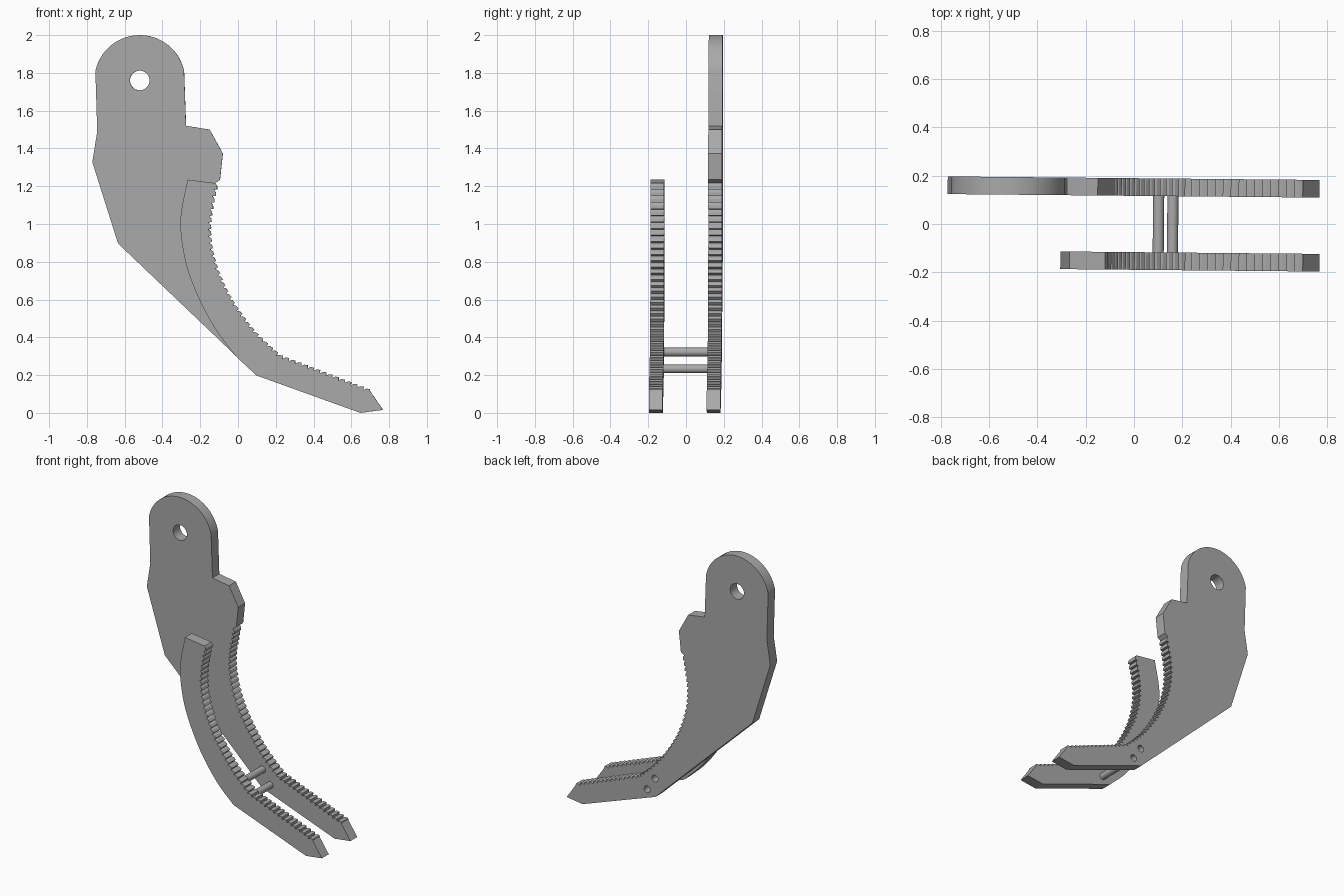
import bpy
from math import pi, cos, sin, radians
from mathutils import Vector

cube = bpy.data.objects.get("Cube")
if cube:
    bpy.data.objects.remove(cube)

YAW = -0.0095        # slight turn of the whole assembly
HALF = 0.0365        # half plate thickness
PLATE_Y = 0.153      # distance of each plate from the middle
RODS = [(0.101, 0.322), (0.16, 0.233)]
ROD_R = 0.023

steel = bpy.data.materials.new("plain_grey")
steel.use_nodes = True
steel.diffuse_color = (0.4, 0.4, 0.4, 1)
steel.node_tree.nodes["Principled BSDF"].inputs["Base Color"].default_value = (0.4, 0.4, 0.4, 1)


def smooth_path(points, steps=8):
    """Catmull-Rom curve through the points."""
    p = [Vector(q) for q in points]
    p = [2 * p[0] - p[1]] + p + [2 * p[-1] - p[-2]]
    out = []
    for a, b, c, d in zip(p, p[1:], p[2:], p[3:]):
        for i in range(steps):
            t = i / steps
            out.append(0.5 * (2 * b + (c - a) * t + (2 * a - 5 * b + 4 * c - d) * t ** 2
                              + (3 * b - a - 3 * c + d) * t ** 3))
    return out + [p[-2]]


def serrate(path, count, depth):
    """Resample a path evenly and turn it into saw teeth."""
    lengths = [0]
    for a, b in zip(path, path[1:]):
        lengths.append(lengths[-1] + (b - a).length)

    def at(s):
        for i in range(len(path) - 1):
            if s <= lengths[i + 1] or i == len(path) - 2:
                d = (path[i + 1] - path[i]).normalized()
                return path[i] + d * (s - lengths[i]), Vector((-d.y, d.x))

    pitch = lengths[-1] / count
    out = []
    for k in range(count):
        for along, height in ((0, -0.4), (0.35, 0.35), (0.85, 0.6)):
            pos, normal = at((k + along) * pitch)
            out.append(pos + normal * height * depth)
    return out


def circle(cx, cz, r, n=32):
    return [(cx + r * cos(2 * pi * i / n), cz + r * sin(2 * pi * i / n)) for i in range(n)]


def plate(name, y, loops):
    """Extruded flat plate from an outline and optional holes."""
    curve = bpy.data.curves.new(name + "_outline", 'CURVE')
    curve.dimensions = '2D'
    curve.fill_mode = 'BOTH'
    curve.extrude = HALF
    for loop in loops:
        spline = curve.splines.new('POLY')
        spline.points.add(len(loop) - 1)
        for point, q in zip(spline.points, loop):
            point.co = (q[0], q[1], 0, 1)
        spline.use_cyclic_u = True
    temp = bpy.data.objects.new(name + "_temp", curve)
    bpy.context.collection.objects.link(temp)
    bpy.context.view_layer.update()
    mesh = bpy.data.meshes.new_from_object(
        temp.evaluated_get(bpy.context.evaluated_depsgraph_get()))
    bpy.data.objects.remove(temp)
    obj = bpy.data.objects.new(name, mesh)
    bpy.context.collection.objects.link(obj)
    obj.location.y = y
    obj.rotation_euler = (pi / 2, 0, YAW)
    finish(obj)


def finish(obj):
    obj.data.materials.clear()
    obj.data.materials.append(steel)
    bpy.ops.object.select_all(action='DESELECT')
    obj.select_set(True)
    bpy.context.view_layer.objects.active = obj
    bpy.ops.object.shade_smooth_by_angle(angle=radians(20))


# Shared toothed inner edge, running from the top to the tip
inner = smooth_path([(-0.113, 1.215), (-0.145, 1.05), (-0.148, 0.92), (-0.12, 0.785),
                     (-0.066, 0.653), (0.008, 0.53), (0.098, 0.415), (0.22, 0.30)])
teeth = serrate(inner + [Vector((0.70, 0.115))], 44, 0.016)
tip = [(0.70, 0.115), (0.768, 0.016), (0.648, 0.0), (0.098, 0.198)]

# Back plate with rounded mounting head
head = [(-0.52 + 0.24 * cos(radians(a)), 1.76 + 0.24 * sin(radians(a)))
        for a in range(168, 11, -6)]
back = (head + [(-0.275, 1.52), (-0.15, 1.5), (-0.08, 1.373), (-0.095, 1.235)]
        + teeth + tip + [(-0.635, 0.897), (-0.771, 1.328), (-0.745, 1.49)])
plate("back_plate", PLATE_Y,
      [back, circle(-0.52, 1.76, 0.052)] + [circle(x, z, ROD_R) for x, z in RODS])

# Front plate, a slimmer curved blade
outer = smooth_path([(0.098, 0.198), (-0.018, 0.31), (-0.124, 0.452), (-0.204, 0.60),
                     (-0.267, 0.76), (-0.299, 0.92), (-0.302, 1.05), (-0.267, 1.235)])
plate("front_plate", -PLATE_Y, [teeth + tip + outer[1:]])

# Two rods joining the plates
for side, (x, z) in zip(("upper", "lower"), RODS):
    start, end = -PLATE_Y, PLATE_Y - HALF + 0.005
    bpy.ops.mesh.primitive_cylinder_add(
        vertices=32, radius=ROD_R, depth=end - start,
        location=(x, (start + end) / 2 + x * YAW, z), rotation=(pi / 2, 0, YAW))
    rod = bpy.context.object
    rod.name = side + "_rod"
    finish(rod)
